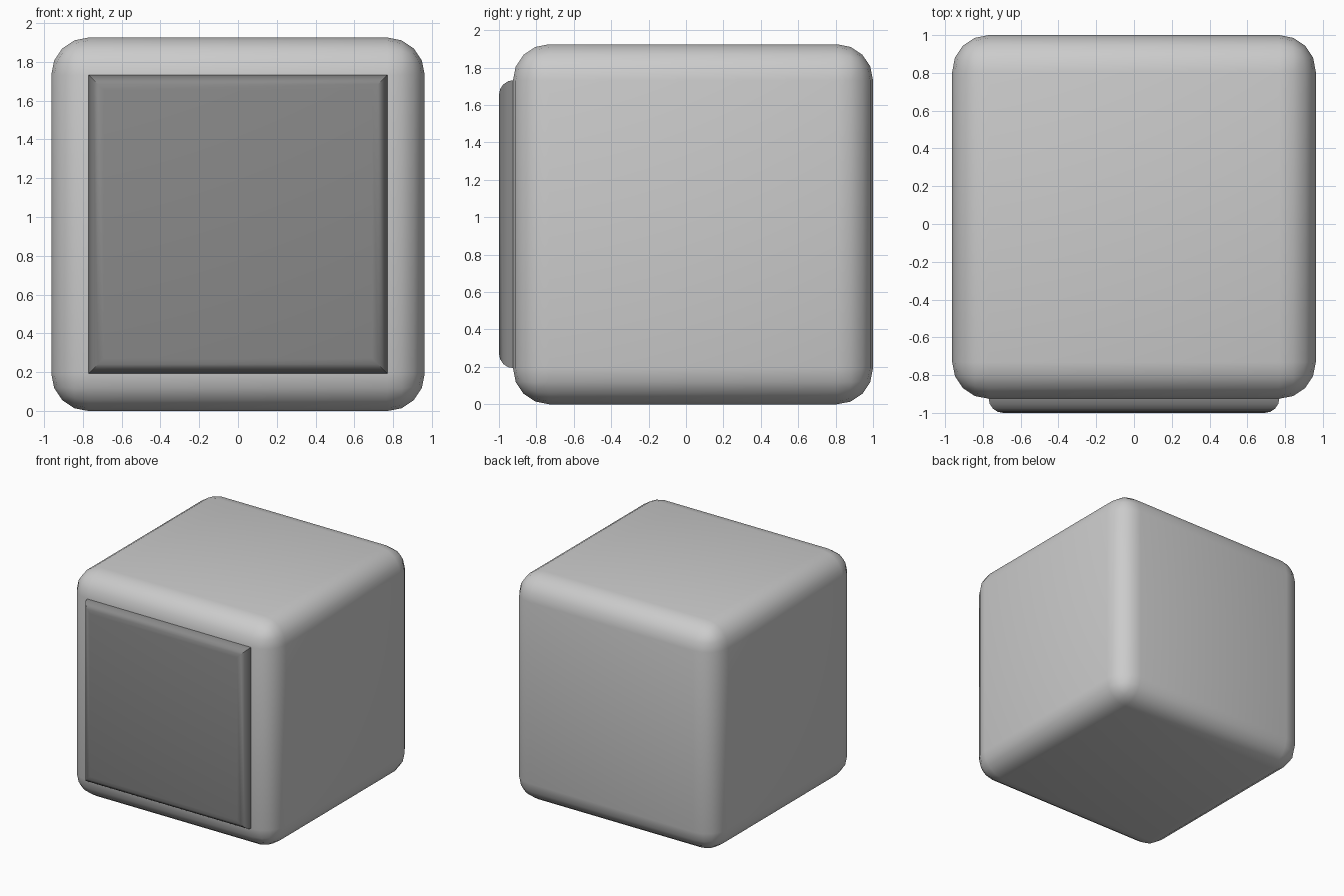
import bpy, bmesh
from mathutils import Matrix, Vector

if "Cube" in bpy.data.objects:
    bpy.data.objects.remove(bpy.data.objects["Cube"])


def rounded_box(name, lo, hi, radius, segments, pick):
    """Box between two corners, with the edges chosen by pick() rounded."""
    lo, hi = Vector(lo), Vector(hi)
    bm = bmesh.new()
    bmesh.ops.create_cube(bm, size=1, matrix=Matrix.Translation((lo + hi) / 2)
                          @ Matrix.Diagonal((*(hi - lo), 1)))
    bmesh.ops.bevel(bm, geom=[e for e in bm.edges if pick(e)], offset=radius,
                    segments=segments, profile=0.5, affect='EDGES')
    bmesh.ops.recalc_face_normals(bm, faces=bm.faces)
    mesh = bpy.data.meshes.new(name)
    bm.to_mesh(mesh)
    bm.free()
    ob = bpy.data.objects.new(name, mesh)
    bpy.context.collection.objects.link(ob)
    bpy.ops.object.select_all(action='DESELECT')
    ob.select_set(True)
    bpy.context.view_layer.objects.active = ob
    bpy.ops.object.shade_smooth_by_angle(angle=0.6)
    return ob


# Main block, rounded on every edge
rounded_box("body", (-0.9625, -0.925, 0), (0.9625, 1, 1.925), 0.193, 4, lambda e: True)

# Raised front panel, rounded only around its front face
panel = rounded_box("front_panel", (-0.77, -1, 0.193), (0.77, -0.92, 1.733), 0.078, 4,
                    lambda e: all(v.co.y < -0.99 for v in e.verts))
dark = bpy.data.materials.new("dark_grey")
dark.diffuse_color = (0.25, 0.25, 0.25, 1)
dark.use_nodes = True
dark.node_tree.nodes["Principled BSDF"].inputs["Base Color"].default_value = dark.diffuse_color
panel.data.materials.append(dark)
